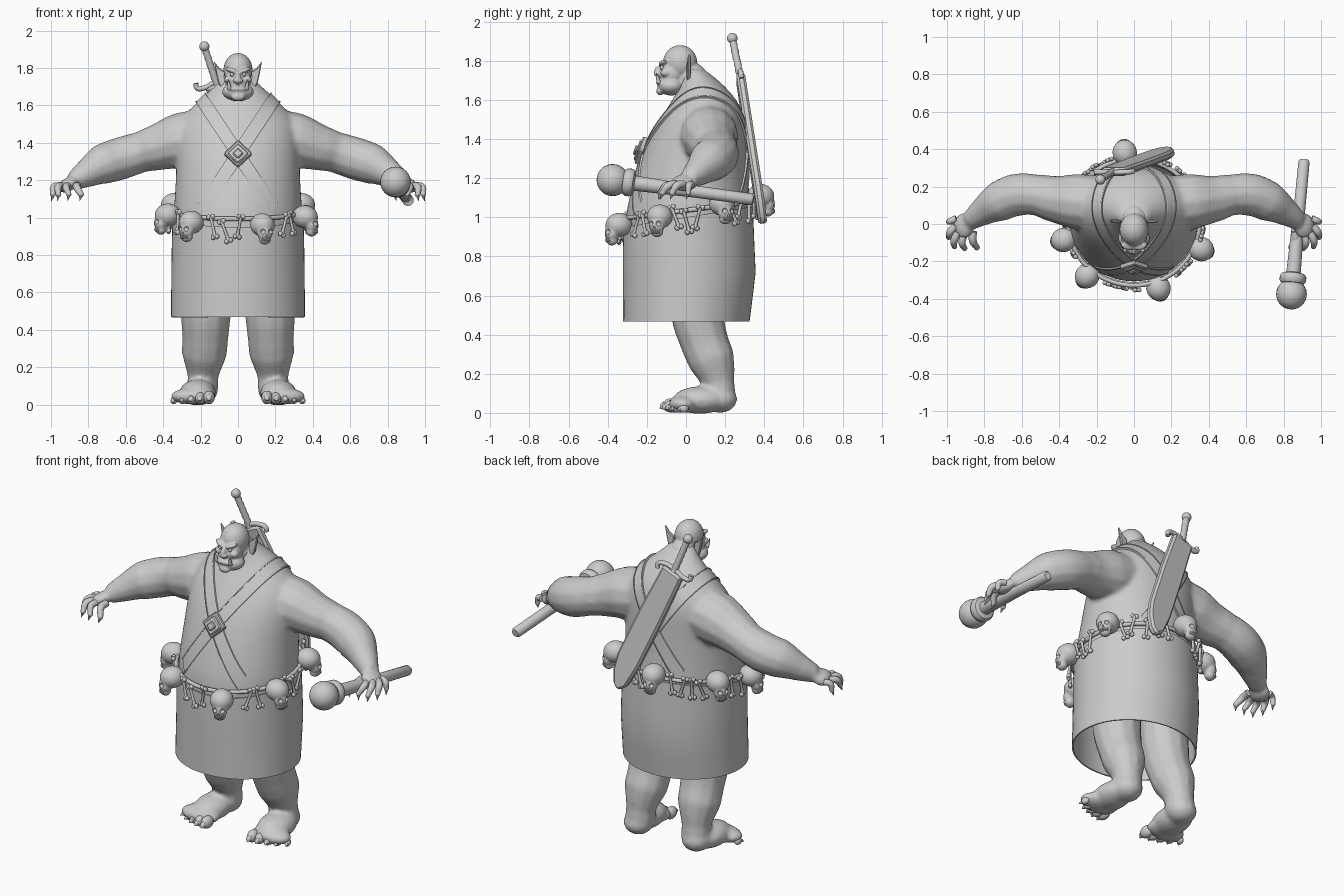
import bpy, bmesh, math, random
from math import sin, cos, pi, radians, atan2
from mathutils import Vector, Matrix, Euler
from mathutils.bvhtree import BVHTree

random.seed(4)
if "Cube" in bpy.data.objects:
    bpy.data.objects.remove(bpy.data.objects["Cube"])

grey = bpy.data.materials.new("clay grey")
grey.use_nodes = True
grey.diffuse_color = (0.6, 0.6, 0.6, 1)
grey.node_tree.nodes["Principled BSDF"].inputs["Base Color"].default_value = (0.6, 0.6, 0.6, 1)


# ---------- helpers ----------
def place(name, mesh, loc=(0, 0, 0), rot=(0, 0, 0)):
    ob = bpy.data.objects.new(name, mesh)
    ob.location, ob.rotation_euler = loc, rot
    bpy.context.collection.objects.link(ob)
    return ob


def finish(name, bm, angle=40):
    bmesh.ops.recalc_face_normals(bm, faces=bm.faces)
    me = bpy.data.meshes.new(name)
    bm.to_mesh(me)
    bm.free()
    me.materials.append(grey)
    me.shade_smooth()
    me.set_sharp_from_angle(angle=radians(angle))
    return place(name, me)


def bake(ob, name=None, angle=60):
    """Replace an object by its evaluated mesh."""
    dg = bpy.context.evaluated_depsgraph_get()
    me = bpy.data.meshes.new_from_object(ob.evaluated_get(dg))
    bm = bmesh.new()
    bm.from_mesh(me)
    bmesh.ops.remove_doubles(bm, verts=bm.verts, dist=0.00005)
    name = name or ob.name
    bpy.data.objects.remove(ob)
    return finish(name, bm, angle)


def ball(name, c, s, rot=(0, 0, 0), seg=20):
    bm = bmesh.new()
    s = s if isinstance(s, tuple) else (s, s, s)
    m = Matrix.LocRotScale(Vector(c), Euler(rot), Vector(s))
    bmesh.ops.create_uvsphere(bm, u_segments=seg, v_segments=seg // 2 + 2, radius=1, matrix=m)
    return finish(name, bm, 80)


def loft(name, rings, caps=True, angle=40):
    bm = bmesh.new()
    vs = [[bm.verts.new(p) for p in r] for r in rings]
    n = len(vs[0])
    for a, b in zip(vs, vs[1:]):
        for i in range(n):
            bm.faces.new((a[i], a[(i + 1) % n], b[(i + 1) % n], b[i]))
    if caps:
        bm.faces.new(vs[0][::-1])
        bm.faces.new(vs[-1])
    return finish(name, bm, angle)


def lathe(name, profile, a, b, n=20, angle=40):
    """Turn (position, radius) pairs about the line from a to b."""
    a, b = Vector(a), Vector(b)
    q = (b - a).to_track_quat('Z', 'Y')
    ring = lambda t, r: [a.lerp(b, t) + q @ Vector((r * cos(2 * pi * i / n), r * sin(2 * pi * i / n), 0))
                         for i in range(n)]
    return loft(name, [ring(t, r) for t, r in profile], angle=angle)


def tube(name, pts, res=4):
    """Round limb through (x, y, z, radius) points."""
    cu = bpy.data.curves.new(name, 'CURVE')
    cu.dimensions, cu.bevel_depth, cu.bevel_resolution = '3D', 1, res
    cu.resolution_u, cu.use_fill_caps = 6, True
    sp = cu.splines.new('BEZIER')
    sp.bezier_points.add(len(pts) - 1)
    for bp, p in zip(sp.bezier_points, pts):
        bp.co, bp.radius = p[:3], p[3]
        bp.handle_left_type = bp.handle_right_type = 'AUTO'
    return bake(place(name, cu))


def fuse(name, parts, voxel=None, smooth=6):
    """Merge parts; with a voxel size, melt them into one skin."""
    bm = bmesh.new()
    for ob in parts:
        bm.from_mesh(ob.data)
        bpy.data.objects.remove(ob)
    ob = finish(name, bm)
    if not voxel:
        return ob
    rm = ob.modifiers.new("skin", 'REMESH')
    rm.mode, rm.voxel_size = 'VOXEL', voxel
    sm = ob.modifiers.new("soften", 'SMOOTH')
    sm.factor, sm.iterations = 0.5, smooth
    return bake(ob)


def oval(z, rx, front, back, n=32):
    cy, ry = (front + back) / 2, (back - front) / 2
    return [Vector((rx * cos(2 * pi * i / n), cy + ry * sin(2 * pi * i / n), z)) for i in range(n)]


def prism(name, outline, depth, origin, u, v, bevel=0.005):
    """Flat outline in the u, v plane, thickened both ways."""
    n = u.cross(v).normalized() * depth / 2
    pts = [Vector(origin) + u * a + v * b for a, b in outline]
    ob = loft(name, [[p - n for p in pts], [p + n for p in pts]], angle=30)
    ob.modifiers.new("edge", 'BEVEL').width = bevel
    return bake(ob, angle=30)


# ---------- body ----------
torso = loft("torso", [oval(*r) for r in (
    (0.72, .32, -.29, .32), (0.95, .345, -.315, .335), (1.05, .345, -.305, .332),
    (1.2, .333, -.265, .318), (1.35, .33, -.215, .312), (1.45, .33, -.165, .31),
    (1.53, .31, -.115, .295), (1.6, .235, -.07, .262), (1.67, .165, -.03, .2),
    (1.72, .1, -.02, .14), (1.77, .07, -.02, .08))])
torso.modifiers.new("round", 'SUBSURF').levels = 1
skin = [bake(torso)]
for s in (-1, 1):
    limb = lambda *pts: tube("limb", [(s * x, y, z, r) for x, y, z, r in pts])
    skin += [
        limb((.2, .11, 1.43, .15), (.31, .12, 1.41, .15), (.43, .135, 1.375, .125), (.52, .155, 1.35, .11),
             (.63, .155, 1.315, .115), (.72, .12, 1.285, .11), (.81, .065, 1.235, .077), (.88, .015, 1.195, .052)),
        ball("palm", (s * .91, -.01, 1.175), (.06, .07, .037), (0, s * .5, 0)),
        limb((.17, .06, .85, .14), (.172, .06, .5, .137), (.175, .095, .36, .124),
             (.18, .13, .27, .121), (.187, .165, .15, .083), (.19, .17, .07, .085)),
        ball("heel", (s * .195, .175, .07), (.085, .087, .07)),
        ball("instep", (s * .215, .07, .065), (.098, .14, .07)),
        ball("ball_of_foot", (s * .24, -.015, .045), (.122, .075, .045))]
body = fuse("body", skin, 0.013)

# fingers, toes and their claws
for s in (-1, 1):
    side = "left" if s > 0 else "right"
    digits = []
    for (x0, y0), (x1, y1), r in (((.86, -.04), (.84, -.125), .021), ((.91, -.06), (.905, -.13), .019),
                                  ((.94, -.045), (.96, -.12), .02), ((.955, -.01), (.99, -.07), .02),
                                  ((.95, .03), (.992, .012), .018)):
        mid = ((x0 + x1) / 2 + .012, (y0 + y1) / 2 - .006)
        digits += [tube("finger", [(s * x0, y0, 1.17, r), (s * mid[0], mid[1], 1.162, r),
                                   (s * x1, y1, 1.125, r * .75)], 3),
                   ball("fingertip", (s * x1, y1, 1.125), r * .76, seg=12),
                   lathe("claw", ((0, r * .6), (1, .001)), (s * x1, y1, 1.122),
                         (s * (x1 + .006), y1 - .012, 1.09), 8)]
    fuse(side + "_fingers", digits)
    toes = []
    for i in range(5):
        r = .036 - .004 * i
        x, y = s * (.155 + .047 * i), -.075 + .004 * i * i
        toes += [ball("toe", (x, y, r + .002), (r * .85, r * 1.25, r), (0, 0, s * .06 * i), 16),
                 lathe("toenail", ((0, r * .5), (.6, r * .4), (1, .001)), (x, y - r * .8, r * 1.25),
                       (x + s * .004 * i, y - r * 1.65, r * .6), 8)]
    fuse(side + "_toes", toes)

# ---------- head ----------
head = [ball("h", c, r, rot) for c, r, rot in (
    ((0, -.03, 1.79), (.078, .088, .09), (0, 0, 0)), ((0, -.07, 1.735), (.07, .066, .08), (0, 0, 0)),
    ((0, -.075, 1.672), (.085, .07, .05), (0, 0, 0)), ((0, .03, 1.71), (.075, .08, .08), (0, 0, 0)),
    ((0, -.142, 1.742), (.017, .022, .03), (0, 0, 0)), ((0, -.148, 1.732), (.028, .016, .014), (0, 0, 0)),
    ((0, -.132, 1.688), (.056, .022, .013), (0, 0, 0)), ((0, -.132, 1.645), (.036, .02, .022), (0, 0, 0)))]
for s in (-1, 1):
    head += [ball("brow", (s * .033, -.116, 1.787), (.038, .024, .013), (0, s * -.35, s * .25)),
             ball("cheek", (s * .05, -.105, 1.738), (.024, .026, .02))]
fuse("head", head, 0.0055, 3)
for s in (-1, 1):
    side = "left" if s > 0 else "right"
    ball(side + "_eye", (s * .032, -.122, 1.765), .012, seg=12)
    lathe(side + "_tusk", ((0, .011), (.5, .009), (1, .001)), (s * .045, -.138, 1.685), (s * .053, -.152, 1.737), 10)
    prism(side + "_ear", ((.065, 1.70), (.09, 1.695), (.105, 1.72), (.116, 1.77), (.128, 1.835),
                          (.1, 1.80), (.07, 1.78)), .018, (0, .005, 0), Vector((s, .1, 0)), Vector((0, 0, 1)))

# ---------- skirt ----------
rows = [oval(*r, 64) for r in ((.467, .358, -.322, .325), (.6, .357, -.322, .342), (.72, .356, -.322, .356),
                               (.85, .354, -.322, .35), (1.0, .35, -.318, .342))]
for p in rows[-1]:
    p.z += .16 * p.y
skirt = loft("skirt", rows, caps=False, angle=60)
skirt.modifiers.new("cloth", 'SOLIDIFY').thickness = .008
bake(skirt)

# ---------- crossed straps and buckle ----------
tree = BVHTree.FromObject(body, bpy.context.evaluated_depsgraph_get())
core, ahead = Vector((0, .05, 1.34)), Vector((0, -1, 0))
for s in (-1, 1):
    up = Vector((s * .55, 0, .83)).normalized()
    across = up.cross(ahead)
    bm, prev = bmesh.new(), None
    for deg in range(-50, 231, 4):
        ray = up * sin(radians(deg)) + ahead * cos(radians(deg))
        row = []
        for w, lift in ((-.036, -.006), (-.036, .01), (-.03, .012), (-.03, .007),
                        (.03, .007), (.03, .012), (.036, .01), (.036, -.006)):
            hit = tree.ray_cast(core + across * w + ray * 1.0, -ray)[0]
            row.append(bm.verts.new(hit + ray * lift))
        if prev:
            for i in range(7):
                bm.faces.new((prev[i], prev[i + 1], row[i + 1], row[i]))
        prev = row
    finish(("left" if s > 0 else "right") + "_shoulder_strap", bm, 30)
tilt = Vector((0, .33, 1)).normalized()
for name, r, y, d in (("buckle_base", .076, -.228, .03), ("buckle_frame", .058, -.238, .03),
                      ("buckle_stud", .03, -.248, .035)):
    prism(name, ((r, 0), (0, r), (-r, 0), (0, -r)), d, (0, y, 1.34), Vector((1, 0, 0)), tilt, .006)

# ---------- belt of skulls and bones ----------
belt_point = lambda a, out=0: Vector(((.352 + out) * cos(a), .01 + (.338 + out) * sin(a), 0))
rope = []
for k in range(33):
    p = belt_point(2 * pi * k / 32)
    rope.append((p.x, p.y, 1.035 + .13 * p.y, .012))
tube("belt_rope", rope, 2)

skull = fuse("skull", [ball("cranium", (0, .01, .015), (.066, .07, .062)),
                       ball("face", (0, -.035, -.025), (.042, .034, .042)),
                       ball("jaw", (0, -.035, -.06), (.033, .03, .026))], .007, 2)
sockets = fuse("socket_cutter", [ball("cut", (s * .023, -.072, -.012), (.016, .025, .016), seg=12) for s in (-1, 1)]
               + [ball("cut", (0, -.075, -.037), (.007, .016, .011), seg=8)])
cut = skull.modifiers.new("sockets", 'BOOLEAN')
cut.object, cut.operation = sockets, 'DIFFERENCE'
skull = bake(skull, angle=40)
bpy.data.objects.remove(sockets)
teeth = [ball("tooth", (.011 * i, -.066 + .004 * abs(i), -.056), (.005, .006, .011), seg=8) for i in range(-2, 3)]
skull = fuse("skull", [skull] + teeth)
spots = ((-.38, -.09), (-.26, -.3), (.125, -.34), (.36, -.14), (.36, .2), (-.05, .4), (-.36, .2))
angles = [atan2(y - .01, x) for x, y in spots]
for i, a in enumerate(angles):
    p = belt_point(a, .045)
    place("belt_skull_%d" % (i + 1), skull.data, (p.x, p.y, 1.015 + .2 * p.y), (.1, 0, a + pi / 2))
bpy.data.objects.remove(skull)

knobs = [ball("knob", (s * .011, 0, e * .055), (.013, .012, .014), seg=10) for s in (-1, 1) for e in (-1, 1)]
bone = fuse("bone", knobs + [lathe("shaft", ((0, .012), (.25, .008), (.75, .008), (1, .012)),
                                   (0, 0, -.055), (0, 0, .055), 10)])
for k in range(36):
    a = 2 * pi * k / 36 + random.uniform(-.04, .04)
    if min(abs((a - b + pi) % (2 * pi) - pi) for b in angles) < .2:
        continue
    p = belt_point(a, .018)
    place("belt_bone_%d" % k, bone.data, (p.x, p.y, .995 + .16 * p.y + random.uniform(-.02, .015)),
          (random.uniform(-.15, .15), random.uniform(-.4, .4), a + pi / 2))
bpy.data.objects.remove(bone)

# ---------- sword on the back ----------
top, tip = Vector((-.115, .278, 1.715)), Vector((.19, .392, .98))
along = (tip - top).normalized()
wide = along.cross(Vector((0, 1, 0))).normalized()
if wide.x < 0:
    wide = -wide
prism("sword_blade", ((-.065, 0), (.07, 0), (.08, .3), (.08, .62), (.062, .72), (.02, .8),
                      (-.02, .815), (-.055, .77), (-.07, .62), (-.07, .3)), .045, top, wide, along, .012)
guard = [top + wide * w - along * h for w, h in ((-.1, .045), (-.105, .02), (-.07, .005), (0, .012),
                                                (.07, .005), (.105, -.02), (.1, -.045))]
tube("sword_guard", [(*p, .014) for p in guard], 3)
pommel = Vector((-.18, .237, 1.915))
grip = [(k / 12, .017 if k % 2 else .02) for k in range(13)]
lathe("sword_grip", grip, top, pommel, 14, 80)
ball("sword_pommel", pommel, .027)

# ---------- club in the left hand ----------
butt, knob = Vector((.91, .345, 1.09)), Vector((.842, -.375, 1.19))
lathe("club_shaft", ((0, .022), (.015, .03), (.4, .031), (.8, .038), (.95, .04)), butt, knob)
lathe("club_collar", ((.84, .04), (.85, .062), (.87, .071), (.9, .071), (.92, .062), (.93, .04)), butt, knob, 24)
ball("club_head", knob, .082, (pi / 2, 0, 0), 24)
